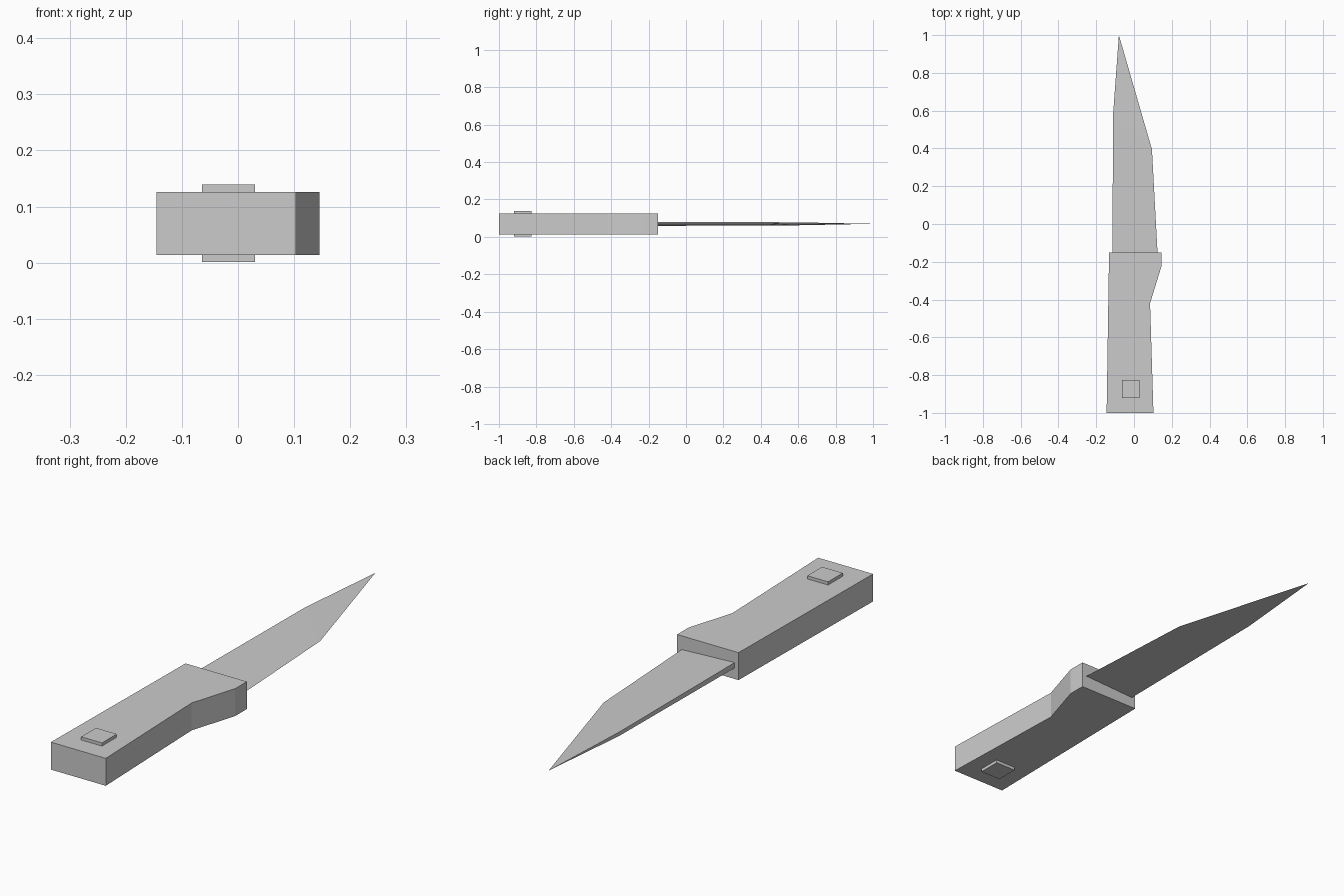
import bpy
import bmesh

cube = bpy.data.objects.get("Cube")
if cube:
    bpy.data.objects.remove(cube, do_unlink=True)

grey = bpy.data.materials.new("plain grey")
grey.use_nodes = True
colour = (0.6, 0.6, 0.6, 1)
grey.diffuse_color = colour
grey.node_tree.nodes["Principled BSDF"].inputs["Base Color"].default_value = colour

MID = 0.07  # height of the centre plane


def finish(name, bm):
    bmesh.ops.recalc_face_normals(bm, faces=bm.faces)
    mesh = bpy.data.meshes.new(name)
    bm.to_mesh(mesh)
    bm.free()
    mesh.materials.append(grey)
    obj = bpy.data.objects.new(name, mesh)
    bpy.context.collection.objects.link(obj)
    return obj


def slab(name, outline, low, high):
    """Extrude a flat outline between two heights."""
    bm = bmesh.new()
    base = bm.faces.new([bm.verts.new((x, y, low)) for x, y in outline])
    grown = bmesh.ops.extrude_face_region(bm, geom=[base], use_keep_orig=True)
    for v in grown["geom"]:
        if isinstance(v, bmesh.types.BMVert):
            v.co.z = high
    return finish(name, bm)


# Handle with a finger guard on one side
slab("handle", [(-0.145, -1), (0.103, -1), (0.085, -0.42), (0.145, -0.225),
                (0.145, -0.15), (-0.132, -0.15)], MID - 0.056, MID + 0.056)

# Square rivet heads, above and below the handle
rivet = [(-0.064, -0.92), (0.03, -0.92), (0.03, -0.825), (-0.064, -0.825)]
for name, side in (("rivet_top", 1), ("rivet_bottom", -1)):
    slab(name, rivet, MID + side * 0.05, MID + side * 0.069)

# Blade: thick spine, sharp cutting edge, tapering to the tip
bm = bmesh.new()
spine = [(-0.115, -0.16, 0.011), (-0.11, 0.59, 0.008)]
upper = [bm.verts.new((x, y, MID + t)) for x, y, t in spine]
lower = [bm.verts.new((x, y, MID - t)) for x, y, t in spine]
edge = [bm.verts.new((x, y, MID)) for x, y in [(0.125, -0.16), (0.095, 0.395)]]
tip = bm.verts.new((-0.08, 1, MID))
for side in (upper, lower):
    bm.faces.new((side[0], edge[0], edge[1], side[1]))
    bm.faces.new((side[1], edge[1], tip))
bm.faces.new((upper[0], upper[1], lower[1], lower[0]))
bm.faces.new((upper[1], tip, lower[1]))
bm.faces.new((upper[0], lower[0], edge[0]))
finish("blade", bm)
